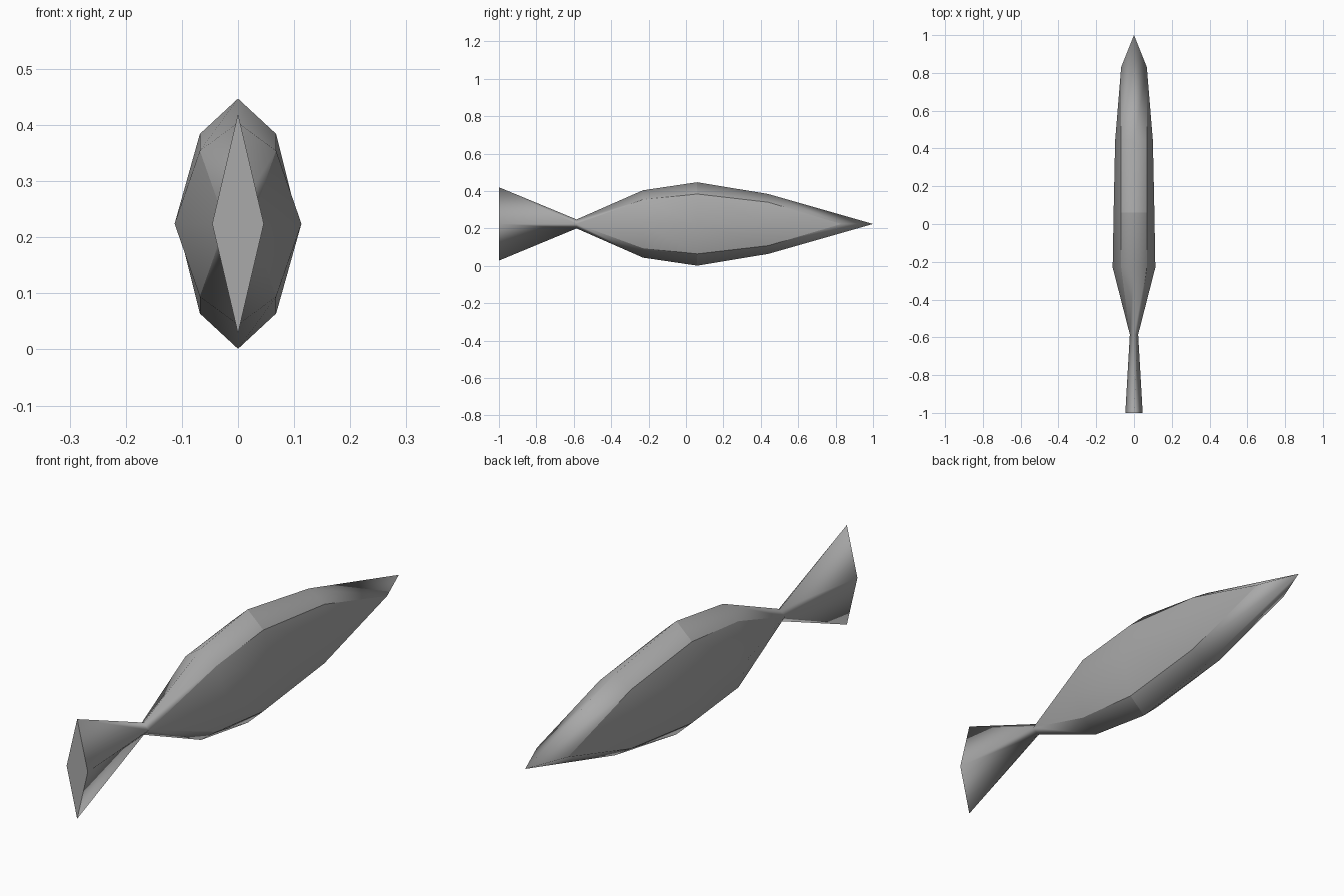
import bpy
import bmesh

if "Cube" in bpy.data.objects:
    bpy.data.objects.remove(bpy.data.objects["Cube"], do_unlink=True)

MID = 0.224          # height of the long axis
SHOULDER = 0.068     # half width of the flat ridge strips

grey = bpy.data.materials.new("plain_grey")
grey.use_nodes = True
COLOUR = (0.4, 0.4, 0.4, 1.0)
grey.diffuse_color = COLOUR
grey.node_tree.nodes["Principled BSDF"].inputs["Base Color"].default_value = COLOUR

# Sections from tail to nose: (ridge y, ridge height), (shoulder x, y, height), (side x, y)
SECTIONS = [
    ((-1.0, 0.196), (0.046, -1.0, 0.0), (0.046, -1.0)),              # tail end
    ((-0.585, 0.024), (0.022, -0.585, 0.0), (0.022, -0.585)),        # waist
    ((-0.23, 0.180), (SHOULDER, -0.23, 0.130), (0.113, -0.23)),
    ((0.06, 0.223), (SHOULDER, 0.06, 0.160), (0.108, 0.06)),
    ((0.44, 0.160), (SHOULDER, 0.44, 0.116), (0.100, 0.44)),
    ((1.0, 0.0), (SHOULDER, 0.83, 0.0), (SHOULDER, 0.83)),           # nose
]


def section_points(section):
    """Eight points around the axis, mirrored left/right and up/down."""
    (ry, rh), (hx, hy, hh), (sx, sy) = section
    return [(0, ry, MID + rh), (hx, hy, MID + hh), (sx, sy, MID), (hx, hy, MID - hh),
            (0, ry, MID - rh), (-hx, hy, MID - hh), (-sx, sy, MID), (-hx, hy, MID + hh)]


# Loft the sections; points that coincide at waist, tail and nose are merged
bm = bmesh.new()
rings = [[bm.verts.new(p) for p in section_points(s)] for s in SECTIONS]
for a, b in zip(rings, rings[1:]):
    for i in range(8):
        j = (i + 1) % 8
        bm.faces.new((a[i], a[j], b[j], b[i]))
bm.faces.new(rings[0])
bmesh.ops.remove_doubles(bm, verts=bm.verts[:], dist=0.0005)
bmesh.ops.recalc_face_normals(bm, faces=bm.faces[:])

# Smooth shading, with creases along the shoulders, over the hump and round the tail end
for f in bm.faces:
    f.smooth = True
for e in bm.edges:
    pts = [v.co for v in e.verts]
    shoulder = all(0.01 < abs(p.x) < 0.09 and p.y > -0.7 for p in pts)
    hump = all(abs(p.y - 0.06) < 0.01 and abs(p.x) < 0.09 for p in pts)
    tail_end = all(p.y < -0.99 for p in pts)
    e.smooth = not (shoulder or hump or tail_end)

mesh = bpy.data.meshes.new("body_with_tail")
bm.to_mesh(mesh)
bm.free()
mesh.materials.append(grey)
body = bpy.data.objects.new("body_with_tail", mesh)
bpy.context.collection.objects.link(body)
